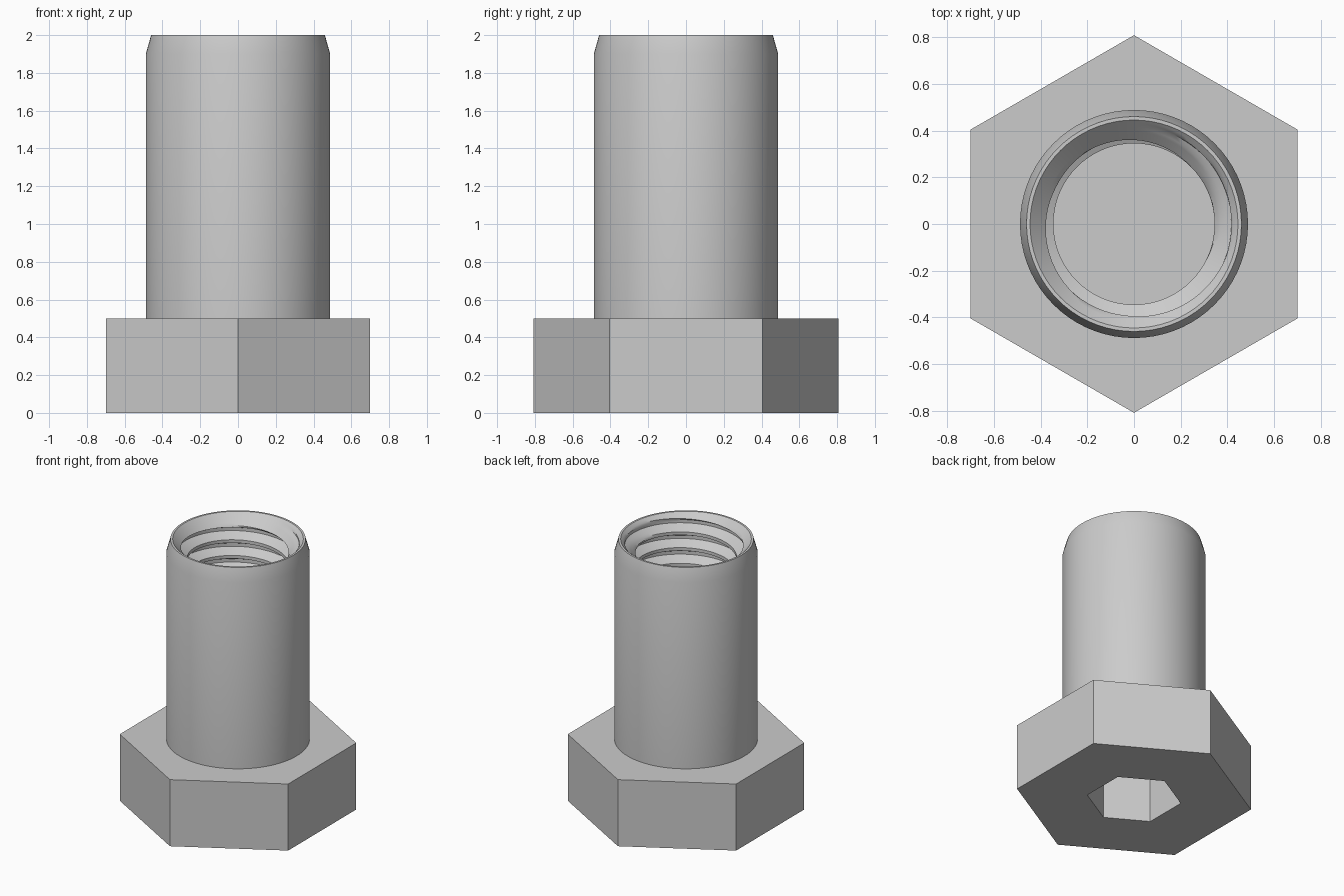
import bpy, bmesh, math

if "Cube" in bpy.data.objects:
    bpy.data.objects.remove(bpy.data.objects["Cube"])

steel = bpy.data.materials.new("grey steel")
steel.diffuse_color = (0.6, 0.6, 0.6, 1)
steel.use_nodes = True
steel.node_tree.nodes["Principled BSDF"].inputs["Base Color"].default_value = steel.diffuse_color


def finish(name, bm, smooth):
    mesh = bpy.data.meshes.new(name)
    bm.to_mesh(mesh)
    bm.free()
    mesh.materials.append(steel)
    obj = bpy.data.objects.new(name, mesh)
    bpy.context.collection.objects.link(obj)
    if smooth:
        bpy.ops.object.select_all(action='DESELECT')
        obj.select_set(True)
        bpy.context.view_layer.objects.active = obj
        bpy.ops.object.shade_smooth_by_angle(angle=math.radians(30))


# Hexagonal head with a hexagonal key socket underneath
HEAD_Z = 0.5
bm = bmesh.new()
rings = []
for radius, z in ((0.808, HEAD_Z), (0.808, 0), (0.323, 0), (0.323, 0.37)):
    rings.append([bm.verts.new((radius * math.cos(a), radius * math.sin(a), z))
                  for a in (math.radians(90 + 60 * k) for k in range(6))])
for a, b in zip(rings, rings[1:]):
    for k in range(6):
        n = (k + 1) % 6
        bm.faces.new((a[k], b[k], b[n], a[n]))
bm.faces.new(rings[0])                    # top, also the floor of the bore
bm.faces.new(rings[-1][::-1])             # socket floor
bmesh.ops.recalc_face_normals(bm, faces=bm.faces)
finish("hex_head", bm, False)

# Shank: hollow tube with a helical inner thread and chamfered mouth
SEGMENTS, STEPS = 72, 10
TOP, PITCH = 2.0, 0.118
MINOR, DEPTH = 0.345, 0.072
MOUTH = 0.445


def helix_z(angle):
    """Height of one thread crest at the given angle."""
    return TOP - 0.18 + PITCH * (angle - math.radians(125)) / math.tau


def bore_radius(angle, z):
    t = (z - helix_z(angle)) / PITCH
    t = abs(t - round(t))
    thread = MINOR + DEPTH * min(max((t - 0.1) / 0.3, 0), 1)
    return max(thread, MOUTH - (TOP - z))


outer = [(0.46, TOP), (0.488, 1.9), (0.488, HEAD_Z)]
first = -STEPS * 15
last = STEPS * 4
bm = bmesh.new()
columns = []
for s in range(SEGMENTS + 1):
    angle = math.tau * s / SEGMENTS
    points = []
    for k in range(first, last):
        z = min(max(helix_z(angle) + PITCH * k / STEPS, HEAD_Z), TOP)
        points.append((bore_radius(angle, z), z))
    points += outer
    columns.append([bm.verts.new((r * math.cos(angle), r * math.sin(angle), z))
                    for r, z in points])
for a, b in zip(columns, columns[1:]):
    for i in range(len(a) - 1):
        bm.faces.new((a[i], a[i + 1], b[i + 1], b[i]))
bmesh.ops.remove_doubles(bm, verts=bm.verts, dist=0.0002)
bmesh.ops.dissolve_degenerate(bm, edges=bm.edges, dist=0.0001)
finish("threaded_shank", bm, True)
